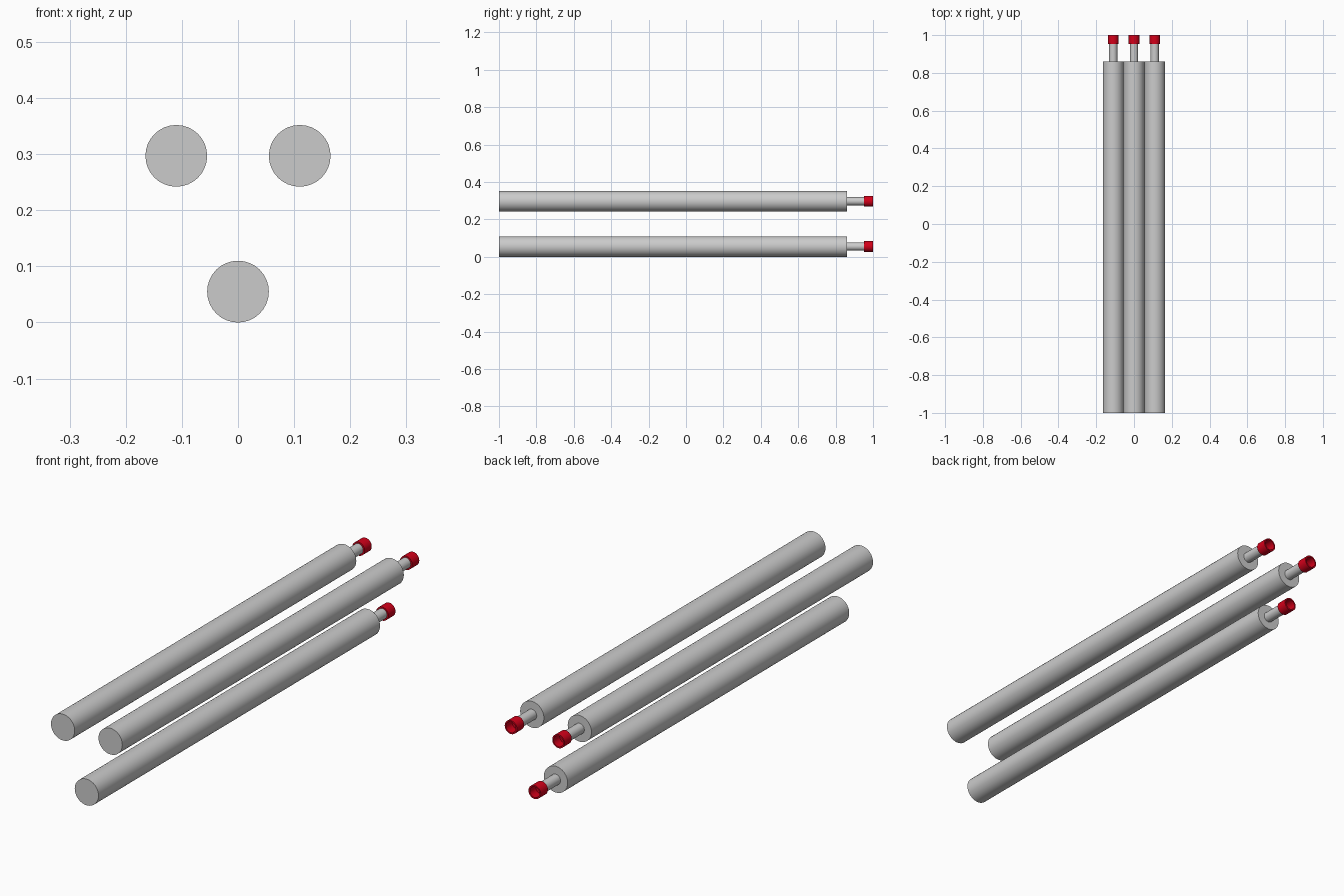
import bpy, bmesh
from math import cos, sin, tau, radians

if "Cube" in bpy.data.objects:
    bpy.data.objects.remove(bpy.data.objects["Cube"])

SIDES = 32
red = bpy.data.materials.new("red")
red.diffuse_color = (0.65, 0.0, 0.01, 1)
red.use_nodes = True
red.node_tree.nodes["Principled BSDF"].inputs["Base Color"].default_value = red.diffuse_color


def lathe(name, profile, x, z, mat=None):
    """Revolve (radius, y) points about the y direction, closing both ends with discs."""
    bm = bmesh.new()
    rings = [[bm.verts.new((r * cos(tau * i / SIDES), y, r * sin(tau * i / SIDES)))
              for i in range(SIDES)] for r, y in profile]
    for a, b in zip(rings, rings[1:]):
        for i in range(SIDES):
            j = (i + 1) % SIDES
            bm.faces.new((a[i], a[j], b[j], b[i]))
    bm.faces.new(rings[0])
    bm.faces.new(rings[-1])
    bmesh.ops.recalc_face_normals(bm, faces=bm.faces)
    mesh = bpy.data.meshes.new(name)
    bm.to_mesh(mesh)
    bm.free()
    obj = bpy.data.objects.new(name, mesh)
    obj.location = (x, 0, z)
    bpy.context.collection.objects.link(obj)
    if mat:
        mesh.materials.append(mat)
    bpy.ops.object.select_all(action='DESELECT')
    obj.select_set(True)
    bpy.context.view_layer.objects.active = obj
    bpy.ops.object.shade_smooth_by_angle(angle=radians(30))
    return obj


# Three identical rods: two above, one below
for label, x, z in (("left", -0.11, 0.297), ("right", 0.11, 0.297), ("lower", 0, 0.055)):
    # Long body stepping down to a thin neck
    lathe(label + "_rod", [(0.055, -1), (0.055, 0.86), (0.022, 0.86), (0.022, 0.956)], x, z)
    # Hollow red cup on the tip, open to the back
    lathe(label + "_red_tip", [(0.0285, 0.953), (0.0285, 1), (0.0225, 1), (0.0225, 0.96)],
          x, z, red)
